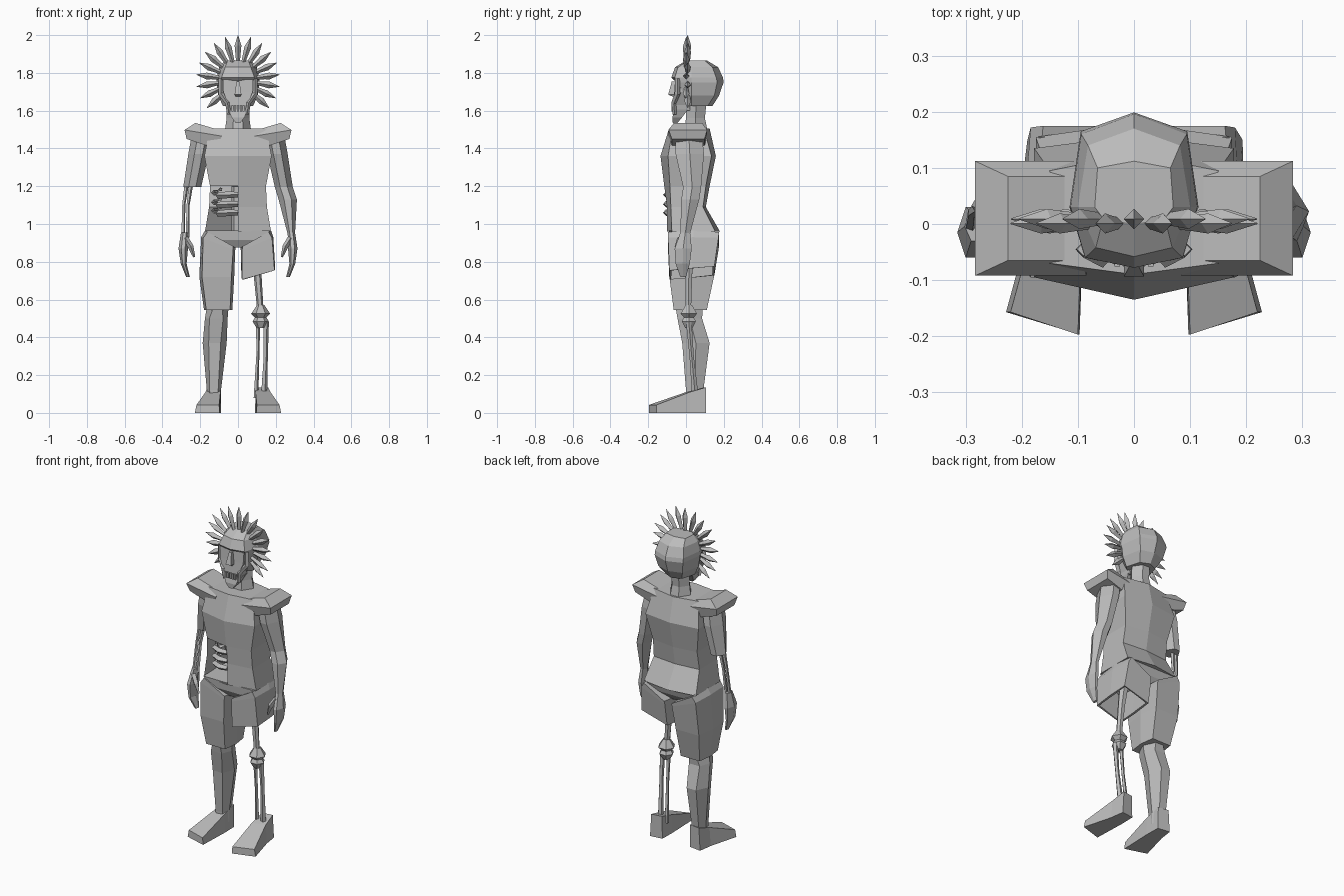
import bpy, bmesh, math
from mathutils import Vector

grey = bpy.data.materials.new("plain grey")
grey.diffuse_color = (0.5, 0.5, 0.5, 1)


def loft(name, rings, cap0=True, cap1=True, skip=()):
    """Skin a stack of closed rings; skip holds (ring, side) faces left open."""
    bm = bmesh.new()
    vs = [[bm.verts.new(p) for p in r] for r in rings]
    n = len(vs[0])
    for i in range(len(vs) - 1):
        for j in range(n):
            if (i, j) not in skip:
                k = (j + 1) % n
                bm.faces.new((vs[i][j], vs[i][k], vs[i + 1][k], vs[i + 1][j]))
    if cap0:
        bm.faces.new(vs[0][::-1])
    if cap1:
        bm.faces.new(vs[-1])
    bmesh.ops.recalc_face_normals(bm, faces=bm.faces)
    me = bpy.data.meshes.new(name)
    bm.to_mesh(me)
    bm.free()
    ob = bpy.data.objects.new(name, me)
    bpy.context.collection.objects.link(ob)
    me.materials.append(grey)
    return ob


def hexring(s, x0, x1, y0, y1, z0, z1=None, inset=0.3, tilt=0.0):
    """Six-sided limb section; z0 at the inner x, z1 at the outer x, tilt along y."""
    z1 = z0 if z1 is None else z1
    i, ym = (x1 - x0) * inset, (y0 + y1) / 2
    pts = [(x0 + i, y0), (x1 - i, y0), (x1, ym), (x1 - i, y1), (x0 + i, y1), (x0, ym)]
    return [(s * x, y, z0 + (z1 - z0) * (x - x0) / (x1 - x0) + tilt * (y - y0)) for x, y in pts]


def rect(x0, x1, y0, y1, z):
    return [(x0, y0, z), (x1, y0, z), (x1, y1, z), (x0, y1, z)]


def tube(name, pts, radii, sides=5):
    """Faceted bone along a path."""
    pts = [Vector(p) for p in pts]
    rings = []
    for i, p in enumerate(pts):
        d = (pts[min(i + 1, len(pts) - 1)] - pts[max(i - 1, 0)]).normalized()
        ref = Vector((0, 1, 0)) if abs(d.y) < 0.9 else Vector((0, 0, 1))
        u = d.cross(ref).normalized()
        v = d.cross(u)
        rings.append([p + radii[i] * (u * math.cos(a) + v * math.sin(a))
                      for a in (math.tau * k / sides for k in range(sides))])
    return loft(name, rings)


# torso: z, half width, front centre, front side, back side, back centre
torso = [(0.96, 0.175, -0.10, -0.075, 0.155, 0.18),
         (1.09, 0.153, -0.10, -0.08, 0.09, 0.105),
         (1.20, 0.148, -0.115, -0.085, 0.105, 0.125),
         (1.36, 0.178, -0.135, -0.095, 0.135, 0.158),
         (1.505, 0.15, -0.09, -0.07, 0.095, 0.125)]
loft("torso", [[(0, fc, z), (w, fs, z), (w, bs, z), (0, bc, z), (-w, bs, z), (-w, fs, z)]
               for z, w, fc, fs, bs, bc in torso], skip={(0, 5), (1, 5)})

# exposed ribs and spine inside the open side of the torso
for i, z in enumerate((1.155, 1.105, 1.06)):
    tube(f"rib_{i}", [(-0.09, 0.06, z + 0.03), (-0.13, 0.0, z + 0.01), (-0.105, -0.075, z - 0.005),
                      (-0.05, -0.105, z), (0.0, -0.10, z)], [0.01, 0.014, 0.017, 0.018, 0.014], 4)
tube("spine", [(-0.01, 0.05, 0.96), (-0.01, 0.04, 1.2)], [0.025, 0.025], 6)

# pelvis wedge and waistband
loft("pelvis", [rect(-0.17, 0.17, -0.09, 0.155, 0.965), rect(-0.10, 0.10, -0.085, 0.14, 0.915),
                rect(-0.025, 0.025, -0.06, 0.11, 0.875)])

# long trouser leg on one side, torn short one on the other
loft("long_trouser_leg", [hexring(-1, 0.012, 0.175, -0.095, 0.175, 0.875, 0.965, 0.08),
                          hexring(-1, 0.015, 0.195, -0.095, 0.172, 0.86, 0.93, 0.06),
                          hexring(-1, 0.02, 0.205, -0.088, 0.148, 0.72, None, 0.08),
                          hexring(-1, 0.03, 0.18, -0.065, 0.11, 0.545, None, 0.08)])
torn = loft("torn_trouser_leg", [hexring(1, 0.012, 0.175, -0.095, 0.175, 0.875, 0.965, 0.08),
                                 hexring(1, 0.015, 0.187, -0.095, 0.172, 0.86, 0.93, 0.04),
                                 hexring(1, 0.018, 0.197, -0.088, 0.15, 0.705, 0.755, 0.02, 0.09)],
            cap1=False)
m = torn.modifiers.new("cloth", "SOLIDIFY")
m.thickness, m.offset = 0.014, -1

# fleshed lower leg
loft("shin", [hexring(-1, 0.05, 0.165, -0.055, 0.09, 0.56),
              hexring(-1, 0.055, 0.175, -0.045, 0.085, 0.50, None, 0.2),
              hexring(-1, 0.06, 0.187, -0.02, 0.125, 0.37, None, 0.25),
              hexring(-1, 0.09, 0.165, 0.0, 0.092, 0.12, None, 0.2),
              hexring(-1, 0.09, 0.16, 0.0, 0.095, 0.05, None, 0.2)])

# bone leg
tube("thigh_bone", [(0.09, 0.03, 0.92), (0.103, 0.015, 0.74), (0.118, 0.012, 0.55)],
     [0.03, 0.021, 0.017], 6)
tube("knee_joint", [(0.12, 0.015, z) for z in (0.57, 0.525, 0.505, 0.485, 0.45)],
     [0.02, 0.05, 0.03, 0.043, 0.022], 6)
for name, x, r in (("fibula", 0.106, 0.009), ("tibia", 0.148, 0.012)):
    tube(name, [(x, 0.015, 0.48), (x - 0.002, 0.03, 0.3), (x - 0.012, 0.05, 0.08)],
         [r * 1.3, r, r * 1.5], 5)

# feet, turned outward
for s, side in ((-1, "right"), (1, "left")):
    def section(xi, yi, xo, yo, z):
        return [(s * xi, yi, 0), (s * xo, yo, 0), (s * (xo - 0.008), yo, z), (s * (xi + 0.003), yi, z)]
    loft(f"{side}_foot", [section(0.092, 0.095, 0.168, 0.105, 0.135), section(0.09, 0.0, 0.18, 0.02, 0.11),
                          section(0.097, -0.197, 0.228, -0.157, 0.042)])

# arms, shoulder pads and hands
for s, side in ((-1, "right"), (1, "left")):
    pad = [[(0.09, 1.495), (0.225, 1.535), (0.225, 1.535), (0.09, 1.495)],
           [(0.085, 1.465), (0.283, 1.498), (0.283, 1.498), (0.085, 1.465)],
           [(0.12, 1.40), (0.272, 1.45), (0.272, 1.45), (0.12, 1.40)]]
    ys = [(-0.065, 0.085), (-0.092, 0.112), (-0.075, 0.098)]
    loft(f"{side}_shoulder_pad", [[(s * x, y[0] if k < 2 else y[1], z) for k, (x, z) in enumerate(r)]
                                  for r, y in zip(pad, ys)])
    loft(f"{side}_upper_arm", [hexring(s, 0.135, 0.245, -0.055, 0.085, 1.47),
                               hexring(s, 0.155, 0.263, -0.055, 0.095, 1.37),
                               hexring(s, 0.195, 0.29, -0.015, 0.08, 1.195)])
    if s > 0:
        loft("left_forearm", [hexring(s, 0.195, 0.29, -0.015, 0.08, 1.195),
                              hexring(s, 0.215, 0.312, -0.025, 0.07, 1.13),
                              hexring(s, 0.262, 0.302, -0.03, 0.022, 0.95)])
    else:
        for name, x in (("radius_bone", -0.265), ("ulna_bone", -0.288)):
            tube(name, [(x + 0.015, 0.03, 1.21), (x, 0.02, 1.1), (x - 0.003, -0.005, 0.93)],
                 [0.013, 0.009, 0.011], 5)
    loft(f"{side}_hand", [hexring(s, 0.263, 0.302, -0.03, 0.022, 0.955),
                          hexring(s, 0.265, 0.315, -0.06, 0.03, 0.87),
                          hexring(s, 0.272, 0.303, -0.055, 0.02, 0.79),
                          hexring(s, 0.255, 0.275, -0.03, 0.0, 0.72)])
    tube(f"{side}_thumb", [(s * 0.278, -0.03, 0.925), (s * 0.25, -0.045, 0.88), (s * 0.232, -0.045, 0.825)],
         [0.016, 0.015, 0.006], 4)

# neck
loft("neck", [hexring(1, -0.07, 0.07, -0.01, 0.115, 1.49), hexring(1, -0.06, 0.06, 0.0, 0.10, 1.56),
              hexring(1, -0.06, 0.06, 0.0, 0.11, 1.66)])

# skull: z, front centre y, front side x y, temple x, back side x y, back centre y
skull = [(1.625, 0.0, 0.055, 0.005, 0.08, 0.055, 0.115, 0.14),
         (1.68, -0.02, 0.075, -0.01, 0.105, 0.08, 0.15, 0.175),
         (1.75, -0.05, 0.085, -0.04, 0.115, 0.095, 0.165, 0.199),
         (1.775, -0.078, 0.087, -0.06, 0.113, 0.094, 0.16, 0.196),
         (1.83, -0.058, 0.068, -0.042, 0.10, 0.082, 0.14, 0.17),
         (1.865, 0.0, 0.055, 0.01, 0.07, 0.065, 0.10, 0.112)]
rings = []
for z, yf, xf, yfs, xt, xb, ybs, yb in skull:
    half = [(xf, yfs), (xt, 0.03), (xb, ybs)]
    rings.append([(0, yf, z)] + [(x, y, z) for x, y in half] + [(0, yb, z)]
                 + [(-x, y, z) for x, y in half[::-1]])
loft("head", rings)

# face, cheek bones, nose and teeth
loft("face", [rect(-0.08, 0.08, -0.058, 0.03, 1.765), rect(-0.078, 0.078, -0.062, 0.03, 1.70),
              rect(-0.05, 0.05, -0.068, 0.02, 1.63), rect(-0.045, 0.045, -0.058, 0.02, 1.60)])
loft("jaw", [rect(-0.05, 0.05, -0.062, 0.01, 1.605), rect(-0.035, 0.035, -0.072, -0.02, 1.565),
             rect(-0.012, 0.012, -0.07, -0.045, 1.535)])
loft("nose", [rect(-0.008, 0.008, -0.075, -0.05, 1.755), rect(-0.018, 0.018, -0.094, -0.05, 1.685),
              rect(-0.012, 0.012, -0.072, -0.05, 1.675)])
for s, side in ((-1, "right"), (1, "left")):
    tube(f"{side}_cheek_bone", [(s * 0.09, -0.045, 1.77), (s * 0.09, -0.045, 1.69),
                                (s * 0.055, -0.065, 1.64), (s * 0.048, -0.06, 1.58)],
         [0.012, 0.015, 0.013, 0.01], 4)
for i in range(5):
    x = -0.03 + i * 0.015
    loft(f"tooth_{i}", [rect(x - 0.005, x + 0.005, -0.076, -0.05, z) for z in (1.628, 1.595)])

# fan of feathers around the head
COUNT = 17
for i in range(COUNT):
    a = math.radians(-42 + 264 * i / (COUNT - 1))
    out = Vector((math.cos(a), 0, math.sin(a)))
    r = 0.222 + 0.016 * max(0, math.sin(a)) ** 2
    base = Vector((0, 0.005 + 0.004 * (-1) ** i, 1.762))
    tube(f"feather_{i}", [base + out * d for d in (0.095, 0.14, r - 0.055, r)],
         [0.010, 0.014, 0.018, 0.001], 4)
